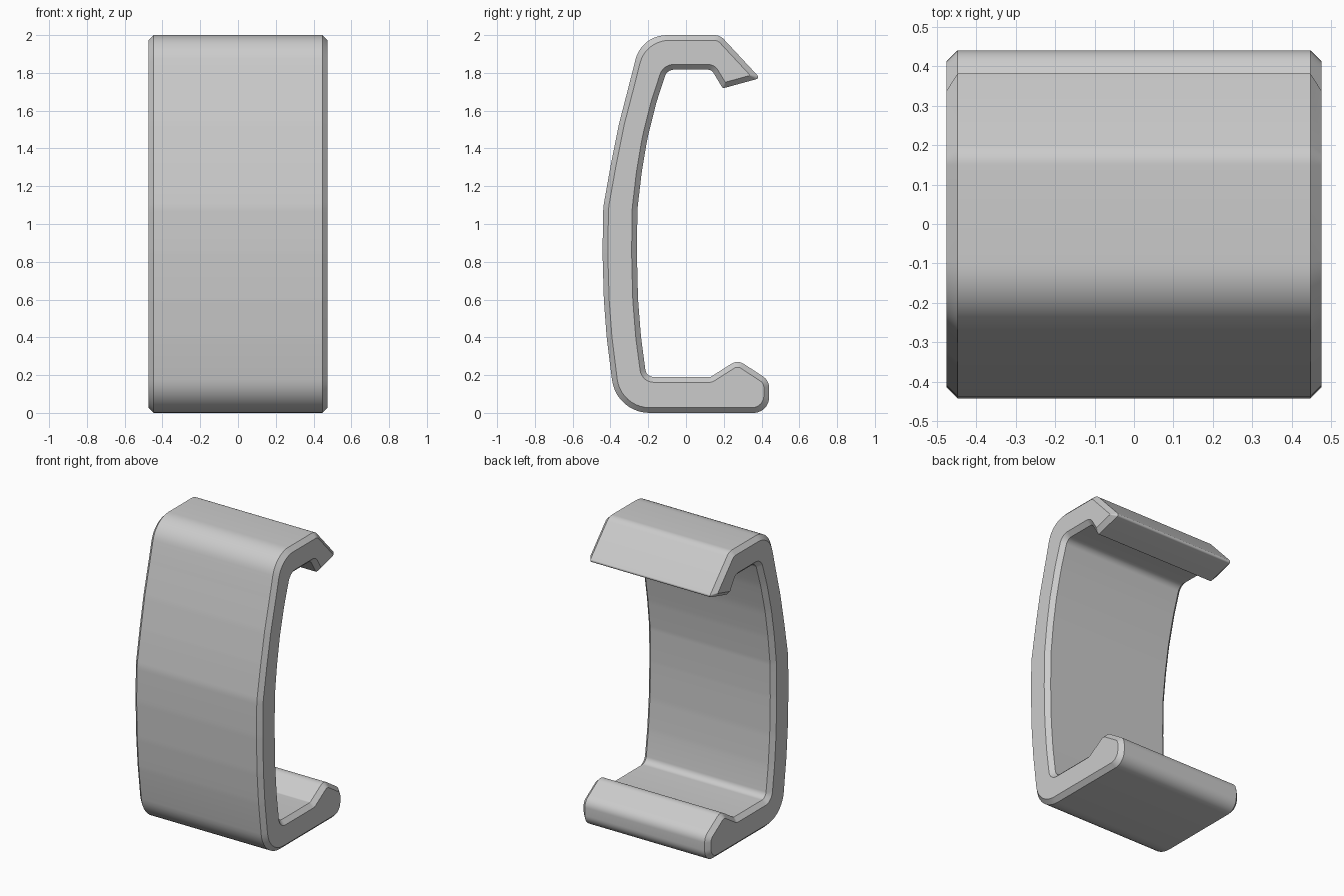
import bpy, bmesh, math
from mathutils import Vector

cube = bpy.data.objects.get("Cube")
if cube:
    bpy.data.objects.remove(cube, do_unlink=True)

HALF_WIDTH = 0.475
CHAMFER = 0.028

# Side outline, counter-clockwise: (y, z, corner radius)
bottom_hook = [(-0.37, 0, 0.2), (0.44, 0, 0.09), (0.44, 0.172, 0.07),
               (0.273, 0.281, 0.06), (0.13, 0.19, 0.02), (-0.21, 0.19, 0.045)]
inner_wall = [(-0.238, 0.4, 0.8), (-0.254, 0.6, 0.8), (-0.26, 0.85, 0.8),
              (-0.257, 1.08, 0.3), (-0.235, 1.27, 0.8), (-0.205, 1.45, 0.8), (-0.158, 1.64, 0.8)]
top_hook = [(-0.1, 1.817, 0.05), (0.135, 1.817, 0.035), (0.195, 1.718, 0.012),
            (0.392, 1.772, 0.012), (0.18, 2.0, 0.07), (-0.235, 2.0, 0.2)]
outer_wall = [(-0.303, 1.73, 0.8), (-0.355, 1.53, 0.8), (-0.397, 1.32, 0.8),
              (-0.438, 1.09, 0.3), (-0.442, 0.85, 0.8), (-0.435, 0.6, 0.8), (-0.42, 0.4, 0.8)]
corners = bottom_hook + inner_wall + top_hook + outer_wall


def rounded_outline(inset):
    """Mitre the outline inwards, then round each corner with matching arcs."""
    n = len(corners)
    pts = [Vector(c[:2]) for c in corners]
    moved, radii = [], []
    for i, p in enumerate(pts):
        a = (p - pts[i - 1]).normalized()
        b = (pts[(i + 1) % n] - p).normalized()
        na, nb = Vector((-a.y, a.x)), Vector((-b.y, b.x))
        moved.append(p + (na + nb) * inset / (1 + na.dot(nb)))
        convex = a.x * b.y - a.y * b.x > 0
        radii.append(max(corners[i][2] + (-inset if convex else inset), 0.003))
    result = []
    for i, p in enumerate(moved):
        u, v = moved[i - 1] - p, moved[(i + 1) % n] - p
        room = 0.48 * min(u.length, v.length)
        u.normalize()
        v.normalize()
        half = u.angle(v) / 2
        cut = min(radii[i] / math.tan(half), room)
        radius = cut * math.tan(half)
        bisector = (u + v).normalized()
        centre = p + bisector * (cut / math.cos(half))
        side = (u - bisector * u.dot(bisector)).normalized()
        sweep = math.pi / 2 - half
        steps = 10 if corners[i][2] < 0.25 else 3
        for k in range(steps + 1):
            t = sweep * (1 - 2 * k / steps)
            result.append(centre + radius * (side * math.sin(t) - bisector * math.cos(t)))
    return result


# Clip body: four rings across the width, the end rings inset for the chamfer
full, inset = rounded_outline(0), rounded_outline(CHAMFER)
rings = [(-HALF_WIDTH, inset), (CHAMFER - HALF_WIDTH, full),
         (HALF_WIDTH - CHAMFER, full), (HALF_WIDTH, inset)]
bm = bmesh.new()
loops = [[bm.verts.new((x, p.x, p.y)) for p in outline] for x, outline in rings]
for low, high in zip(loops, loops[1:]):
    for i in range(len(low)):
        bm.faces.new((low[i - 1], low[i], high[i], high[i - 1]))
bm.faces.new(loops[0])
bm.faces.new(loops[-1])
bmesh.ops.recalc_face_normals(bm, faces=bm.faces)
mesh = bpy.data.meshes.new("clip_body")
bm.to_mesh(mesh)
bm.free()
clip = bpy.data.objects.new("clip_body", mesh)
bpy.context.collection.objects.link(clip)

# Plain grey plastic
grey = bpy.data.materials.new("grey_plastic")
grey.use_nodes = True
grey.diffuse_color = (0.6, 0.6, 0.6, 1)
grey.node_tree.nodes["Principled BSDF"].inputs["Base Color"].default_value = (0.6, 0.6, 0.6, 1)
mesh.materials.append(grey)

# Smooth curves, crisp chamfer edges
bpy.ops.object.select_all(action='DESELECT')
clip.select_set(True)
bpy.context.view_layer.objects.active = clip
bpy.ops.object.shade_smooth_by_angle(angle=math.radians(30))
